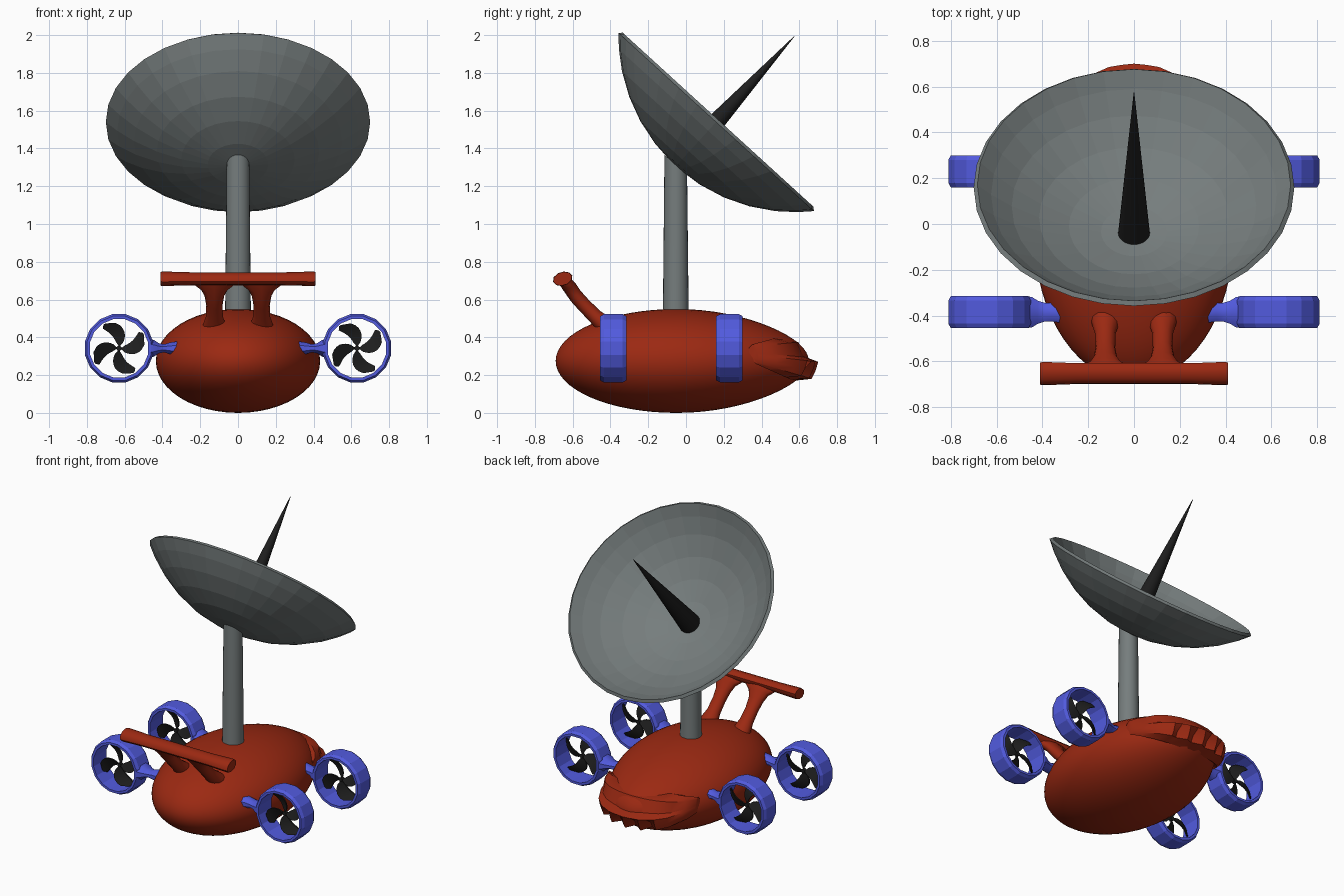
import bpy, bmesh, math
from mathutils import Matrix, Vector

if "Cube" in bpy.data.objects:
    bpy.data.objects.remove(bpy.data.objects["Cube"])

def material(name, rgb):
    m = bpy.data.materials.new(name)
    m.diffuse_color = (*rgb, 1)
    m.use_nodes = True
    m.node_tree.nodes["Principled BSDF"].inputs["Base Color"].default_value = m.diffuse_color
    return m

RED = material("hull red", (0.33, 0.022, 0.006))
GREY = material("dish grey", (0.18, 0.205, 0.205))
BLUE = material("duct blue", (0.085, 0.105, 0.74))
BLACK = material("rotor black", (0.013, 0.013, 0.013))

def loft(name, rings, mat, smooth=None, loop=False, matrix=None):
    """Skin a list of equal-sized closed rings; caps the ends unless looped."""
    bm = bmesh.new()
    vs = [[bm.verts.new(p) for p in ring] for ring in rings]
    n, k = len(vs[0]), len(vs)
    for i in range(k if loop else k - 1):
        a, b = vs[i], vs[(i + 1) % k]
        for j in range(n):
            bm.faces.new((a[j], a[(j + 1) % n], b[(j + 1) % n], b[j]))
    if not loop:
        bm.faces.new(vs[0])
        bm.faces.new(vs[-1])
    return finish(name, bm, mat, smooth, matrix)

def finish(name, bm, mat, smooth=None, matrix=None):
    if matrix:
        bm.transform(matrix)
    bmesh.ops.recalc_face_normals(bm, faces=bm.faces)
    me = bpy.data.meshes.new(name)
    bm.to_mesh(me)
    bm.free()
    me.materials.append(mat)
    ob = bpy.data.objects.new(name, me)
    bpy.context.collection.objects.link(ob)
    if smooth:
        bpy.ops.object.select_all(action='DESELECT')
        ob.select_set(True)
        bpy.context.view_layer.objects.active = ob
        bpy.ops.object.shade_smooth_by_angle(angle=math.radians(smooth))
    return ob

def circle(n, r, z=0, phase=0):
    return [(r * math.cos(2 * math.pi * (i + phase) / n),
             r * math.sin(2 * math.pi * (i + phase) / n), z) for i in range(n)]

# Hull: egg with a blunt front and a tapering tail
bm = bmesh.new()
bmesh.ops.create_uvsphere(bm, u_segments=48, v_segments=32, radius=1,
                          matrix=Matrix.Rotation(math.pi / 2, 4, 'X'))
for v in bm.verts:
    x, y, z = v.co
    t = 1 - 0.14 * max(y, 0) ** 2
    v.co = (0.435 * x * t, -0.05 + (0.64 if y < 0 else 0.70) * y, 0.275 + 0.275 * z * t)
finish("hull", bm, RED, 60)

# Snout: lipped band wrapped round the far end of the hull
profile = [(0.36, 0.36), (0.49, 0.40), (0.595, 0.375), (0.635, 0.295), (0.70, 0.27),
           (0.685, 0.22), (0.665, 0.18), (0.57, 0.17), (0.47, 0.25), (0.36, 0.28)]
half = [(0, 1, 0), (0.055, 0.985, 1), (0.11, 0.96, 0), (0.16, 0.90, 1),
        (0.20, 0.84, 0), (0.26, 0.68, 0), (0.31, 0.42, 0), (0.34, 0.15, 0)]
stations = [(-x, s, d) for x, s, d in half[:0:-1]] + half
rings = []
for x, s, dent in stations:
    ring = []
    for i, (y, z) in enumerate(profile):
        if dent and i in (5, 6):          # nostril-like dents along the lip
            y, z = y - 0.04, z + 0.015
        ring.append((x, 0.33 + (y - 0.33) * s, 0.335 + (z - 0.335) * (0.35 + 0.65 * s)))
    rings.append(ring)
loft("snout", rings, RED, 35)

# Spoiler bar and its two flared legs
def bar_ring(x, k):
    ring = []
    for i in range(10):
        a = 2 * math.pi * i / 10
        u, w = 0.052 * k * math.cos(a), 0.036 * k * math.sin(a)
        ring.append((x, -0.653 + 0.95 * u - 0.3 * w, 0.71 + 0.3 * u + 0.95 * w))
    return ring

loft("spoiler_bar", [bar_ring(x, k) for x, k in
     ((-0.41, 0.98), (-0.395, 1.03), (-0.25, 0.92), (0.25, 0.92), (0.395, 1.03), (0.41, 0.98))], RED, 40)

leg = [(-0.652, 0.71, 0.125, 0.032), (-0.63, 0.682, 0.11, 0.036), (-0.612, 0.66, 0.075, 0.038),
       (-0.585, 0.62, 0.052, 0.038), (-0.54, 0.57, 0.043, 0.038), (-0.48, 0.51, 0.045, 0.04),
       (-0.44, 0.475, 0.058, 0.048), (-0.39, 0.43, 0.07, 0.055)]
for side, label in ((-1, "left"), (1, "right")):
    rings = []
    for y, z, hx, ht in leg:
        rings.append([(side * 0.125 + hx * math.cos(a), y + 0.7 * ht * math.sin(a), z + 0.7 * ht * math.sin(a))
                      for a in (2 * math.pi * i / 12 for i in range(12))])
    loft("spoiler_leg_" + label, rings, RED, 50)

# Dish: spherical cap with thickness, tilted towards +y
tilt = math.atan2(0.674, 0.739)
place = Matrix.Translation((0, 0.155, 1.535)) @ Matrix.Rotation(-tilt, 4, 'X')
R = 0.932
def cap(r):
    return math.sqrt(R * R - r * r) - math.sqrt(R * R - 0.694 ** 2)
radii = [0.03, 0.16, 0.30, 0.43, 0.55, 0.64, 0.70]
rings = [circle(32, r, -cap(r)) for r in radii]
rings += [circle(32, r - 0.016, -cap(r) + 0.016) for r in reversed(radii)]
loft("dish", rings, GREY, matrix=place)

# Feed spike in the dish
loft("dish_spike", [circle(24, 0.07, -0.30), circle(24, 0.0015, 0.62)], BLACK, 40, matrix=place)

# Mast, cut slanted where it meets the dish
top = [(x, y - 0.054, 1.312 - y * math.tan(tilt)) for x, y, z in circle(24, 0.06)]
bottom = [(x, y - 0.054, 0.45) for x, y, z in circle(24, 0.069)]
loft("mast", [bottom, top], GREY, 40)

# Ducted rotors
duct = [(0.157, -0.07), (0.173, -0.07), (0.184, -0.05), (0.184, 0.05), (0.173, 0.07), (0.157, 0.07)]
strut = [(0.47, 0.072, 0.055), (0.445, 0.068, 0.045), (0.42, 0.052, 0.028),
         (0.39, 0.042, 0.022), (0.36, 0.042, 0.032), (0.30, 0.05, 0.04)]

def blade(name, cx, cy, cz, phase):
    rings = []
    for i in range(11):
        t = i / 10
        r = 0.008 + 0.142 * t
        w = 0.006 + 0.058 * t ** 0.9 * math.sqrt(1 - t ** 4)
        a = phase - 0.25 + 0.65 * t * t
        ring = []
        for s, d in ((-1, -1), (1, -1), (1, 1), (-1, 1)):
            b = a + s * w / max(r, 0.03)
            ring.append((cx + r * math.cos(b), cy + s * w * 0.5 + d * 0.005, cz + r * math.sin(b)))
        rings.append(ring)
    loft(name, rings, BLACK, 40)

for end, cy in (("front", -0.385), ("back", 0.23)):
    for side, label in ((-1, "left"), (1, "right")):
        tag = f"{end}_{label}"
        cx, cz = side * 0.63, 0.342
        loft("duct_" + tag, [[(cx + p[0], cy + y, cz + p[1]) for p in circle(16, r, 0, 0.5)]
                             for r, y in duct], BLUE, loop=True)
        rings = [[(side * x, cy + hy * p[0], cz + hz * p[1]) for p in circle(8, 1.05, 0, 0.5)]
                 for x, hy, hz in strut]
        loft("strut_" + tag, rings, BLUE, 40)
        for q in range(4):
            blade(f"blade_{tag}_{q + 1}", cx, cy, cz,
                  math.radians((8 if side < 0 else 14) + 90 * q))
        loft("hub_" + tag, [[(cx + p[0], cy + y, cz + p[1]) for p in circle(10, 0.014)]
                            for y in (-0.012, 0.012)], BLACK, 40)
